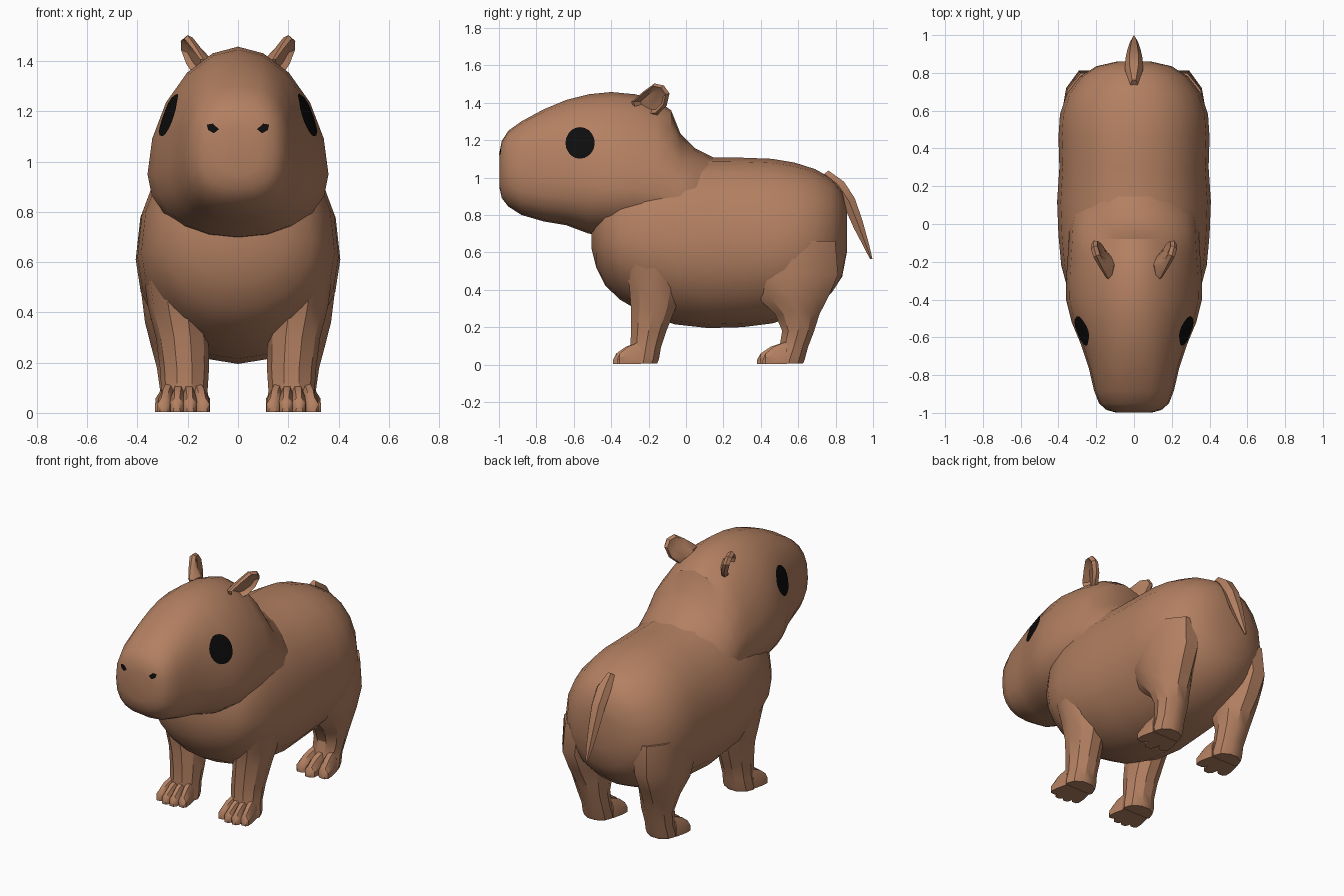
import bpy, bmesh, math
from mathutils import Vector
from mathutils.bvhtree import BVHTree


def material(name, rgb):
    m = bpy.data.materials.new(name)
    m.diffuse_color = (*rgb, 1)
    return m


FUR = material("brown fur", (0.45, 0.215, 0.12))
BLACK = material("black", (0.004, 0.004, 0.004))


def finish(name, bm, mat, angle=32):
    bmesh.ops.recalc_face_normals(bm, faces=bm.faces)
    me = bpy.data.meshes.new(name)
    bm.to_mesh(me)
    bm.free()
    ob = bpy.data.objects.new(name, me)
    bpy.context.collection.objects.link(ob)
    me.materials.append(mat)
    bpy.ops.object.select_all(action='DESELECT')
    ob.select_set(True)
    bpy.context.view_layer.objects.active = ob
    bpy.ops.object.shade_smooth_by_angle(angle=math.radians(angle))
    return ob


def skin(name, rings, mat=FUR, angle=32):
    """Closed surface through equal rings of points."""
    bm = bmesh.new()
    vs = [[bm.verts.new(p) for p in r] for r in rings]
    n = len(vs[0])
    for a, b in zip(vs, vs[1:]):
        for i in range(n):
            bm.faces.new((a[i], a[(i + 1) % n], b[(i + 1) % n], b[i]))
    bm.faces.new(vs[0])
    bm.faces.new(vs[-1])
    return finish(name, bm, mat, angle)


def cross(y, top, low, wide_z, half, up=2.0, down=2.0, n=20):
    """Egg-shaped section across y, widest at wide_z."""
    pts = []
    for i in range(n):
        a = math.tau * i / n
        c, s = math.cos(a), math.sin(a)
        e = up if s >= 0 else down
        x = half * math.copysign(abs(c) ** (2 / e), c)
        h = (top - wide_z) if s >= 0 else (wide_z - low)
        pts.append((x, y, wide_z + h * math.copysign(abs(s) ** (2 / e), s)))
    return pts


def level(z, y, ry, x, rx, tilt=0.0, n=10):
    """Horizontal oval section, tilted along y."""
    return [(x + rx * math.cos(math.tau * i / n),
             y + ry * math.sin(math.tau * i / n),
             z + tilt * math.sin(math.tau * i / n)) for i in range(n)]


# Barrel-shaped body: y, top, bottom, widest height, half width
body = [(-0.505, 0.78, 0.62, 0.70, 0.08), (-0.48, 0.88, 0.52, 0.70, 0.20),
        (-0.43, 0.98, 0.42, 0.68, 0.295), (-0.35, 1.06, 0.345, 0.66, 0.35),
        (-0.22, 1.12, 0.27, 0.64, 0.385), (-0.06, 1.14, 0.215, 0.62, 0.40),
        (0.12, 1.108, 0.195, 0.61, 0.407), (0.30, 1.106, 0.20, 0.62, 0.395),
        (0.46, 1.10, 0.22, 0.62, 0.40), (0.58, 1.08, 0.255, 0.63, 0.392),
        (0.69, 1.045, 0.31, 0.65, 0.355), (0.78, 0.995, 0.385, 0.67, 0.285),
        (0.835, 0.93, 0.47, 0.69, 0.20), (0.86, 0.82, 0.60, 0.71, 0.09)]
skin("body", [cross(*s, 2.15, 2.0) for s in body])

# Head with a blunt muzzle and wide cheeks, running back into the neck
head = [(-0.998, 1.13, 0.95, 1.04, 0.09, 2.4, 2.4), (-0.985, 1.195, 0.89, 1.04, 0.145, 2.5, 2.5),
        (-0.95, 1.25, 0.845, 1.03, 0.185, 2.6, 2.5), (-0.88, 1.30, 0.80, 1.01, 0.212, 2.6, 2.5),
        (-0.76, 1.365, 0.765, 0.99, 0.24, 2.5, 2.4), (-0.64, 1.415, 0.745, 0.97, 0.28, 2.2, 2.3),
        (-0.52, 1.445, 0.70, 0.96, 0.33, 1.95, 2.2), (-0.40, 1.457, 0.69, 0.95, 0.36, 1.85, 2.1),
        (-0.27, 1.445, 0.69, 0.94, 0.358, 1.8, 2.0), (-0.16, 1.415, 0.70, 0.92, 0.35, 1.8, 2.0),
        (-0.08, 1.36, 0.70, 0.90, 0.345, 1.8, 2.0), (-0.03, 1.235, 0.70, 0.88, 0.345, 1.9, 2.0),
        (0.05, 1.155, 0.70, 0.86, 0.33, 2.0, 2.0), (0.16, 1.10, 0.70, 0.85, 0.25, 2.0, 2.0)]
head_ob = skin("head", [cross(*s) for s in head])
tree = BVHTree.FromPolygons([v.co for v in head_ob.data.vertices],
                            [p.vertices for p in head_ob.data.polygons])


def decal(name, points, ray, mat, lift=0.006):
    """Thin plate laid onto the head, points cast along ray."""
    bm = bmesh.new()
    n = len(points[0])
    rings = []
    for ring in points:
        row = []
        for p in ring:
            hit = tree.ray_cast(Vector(p) - ray * 3, ray)
            row.append(bm.verts.new(hit[0] + hit[1] * lift
                       if hit[1].dot(ray) < 0 else hit[0] - hit[1] * lift))
        rings.append(row)
    for a, b in zip(rings, rings[1:]):
        for i in range(n):
            bm.faces.new((a[i], a[(i + 1) % n], b[(i + 1) % n], b[i]))
    bm.faces.new(rings[-1])
    finish(name, bm, mat)


for side, tag in ((1, "left"), (-1, "right")):
    # Round black eye
    decal("eye_" + tag, [[(0, -0.565 + r * 0.078 * math.cos(math.tau * i / 20),
                           1.183 + r * 0.083 * math.sin(math.tau * i / 20))
                          for i in range(20)] for r in (1, 0.75, 0.5, 0.2)],
          Vector((-side, 0, 0)), BLACK)
    # Slanted nostril
    nostril = [(0.075, 1.128), (0.095, 1.112), (0.118, 1.125), (0.122, 1.145), (0.10, 1.15)]
    cx, cz = 0.10, 1.132
    decal("nostril_" + tag, [[(side * (cx + (x - cx) * r), 0, cz + (z - cz) * r)
                              for x, z in nostril] for r in (1, 0.5)],
          Vector((0, 1, 0)), BLACK, 0.005)

    # Small rounded ear, hollowed on the outer side
    edge = [(-0.275, 1.36), (-0.288, 1.405), (-0.225, 1.46), (-0.165, 1.503), (-0.115, 1.492),
            (-0.085, 1.45), (-0.10, 1.385), (-0.15, 1.335), (-0.22, 1.325)]
    ey, ez = -0.18, 1.41

    def ear_ring(scale, out):
        return [(side * (0.12 + out + (y + 0.28) * 0.32 + (z - 1.36) * 0.25),
                 ey + (y - ey) * scale - out * 0.4, ez + (z - ez) * scale) for y, z in edge]
    skin("ear_" + tag, [ear_ring(0.45, -0.022), ear_ring(0.9, -0.012), ear_ring(1, 0.008),
                        ear_ring(0.85, 0.022), ear_ring(0.6, -0.004)])

    # Front leg, flaring into the shoulder
    front = [(0.62, -0.17, 0.20, 0.26, 0.125), (0.42, -0.165, 0.145, 0.24, 0.118),
             (0.30, -0.175, 0.125, 0.222, 0.105), (0.18, -0.20, 0.10, 0.213, 0.098),
             (0.09, -0.215, 0.085, 0.213, 0.092), (0.03, -0.225, 0.085, 0.215, 0.098),
             (0.005, -0.23, 0.08, 0.215, 0.095)]
    skin("front_leg_" + tag, [level(z, y, ry, side * x, rx) for z, y, ry, x, rx in front])

    # Back leg with heavy thigh
    back = [(0.66, 0.57, 0.24, 0.24, 0.14), (0.48, 0.57, 0.255, 0.25, 0.135),
            (0.36, 0.57, 0.20, 0.245, 0.125), (0.27, 0.595, 0.125, 0.235, 0.112),
            (0.18, 0.60, 0.09, 0.225, 0.098), (0.09, 0.575, 0.08, 0.22, 0.09),
            (0.03, 0.555, 0.085, 0.22, 0.095), (0.005, 0.55, 0.08, 0.22, 0.09)]
    skin("back_leg_" + tag, [level(z, y, ry, side * x, rx) for z, y, ry, x, rx in back])

    # Wedge-shaped toes, four in front and three behind
    for part, heel, cx, count, width in (("front", -0.24, 0.217, 4, 0.029),
                                         ("back", 0.54, 0.22, 3, 0.036)):
        for k in range(count):
            t = 2 * k / (count - 1) - 1
            tip = 0.16 - 0.03 * abs(t)
            rings = []
            for f, h, w in ((0, 0.125, 1.0), (0.55, 0.095, 1.1), (0.88, 0.06, 0.9), (1, 0.025, 0.45)):
                x = cx + t * (0.055 + 0.025 * f)
                y = heel - tip * f
                hw = width * w
                rings.append([(side * (x + a * hw), y, z) for a, z in
                              ((-1, 0.003), (1, 0.003), (1.0, h * 0.6), (0.4, h),
                               (-0.4, h), (-1.0, h * 0.6))])
            skin(f"{part}_toe_{tag}_{k + 1}", rings)

# Short pointed tail hanging over the rump
tail = [(1.02, 0.74, 0.025, 0.02), (0.96, 0.815, 0.035, 0.048), (0.87, 0.873, 0.035, 0.046),
        (0.75, 0.92, 0.028, 0.036), (0.64, 0.962, 0.02, 0.022), (0.565, 0.99, 0.008, 0.006)]
skin("tail", [level(z, y, ry, 0, rx, 0.02 if i < 4 else 0.0, 6)
              for i, (z, y, ry, rx) in enumerate(tail)])
